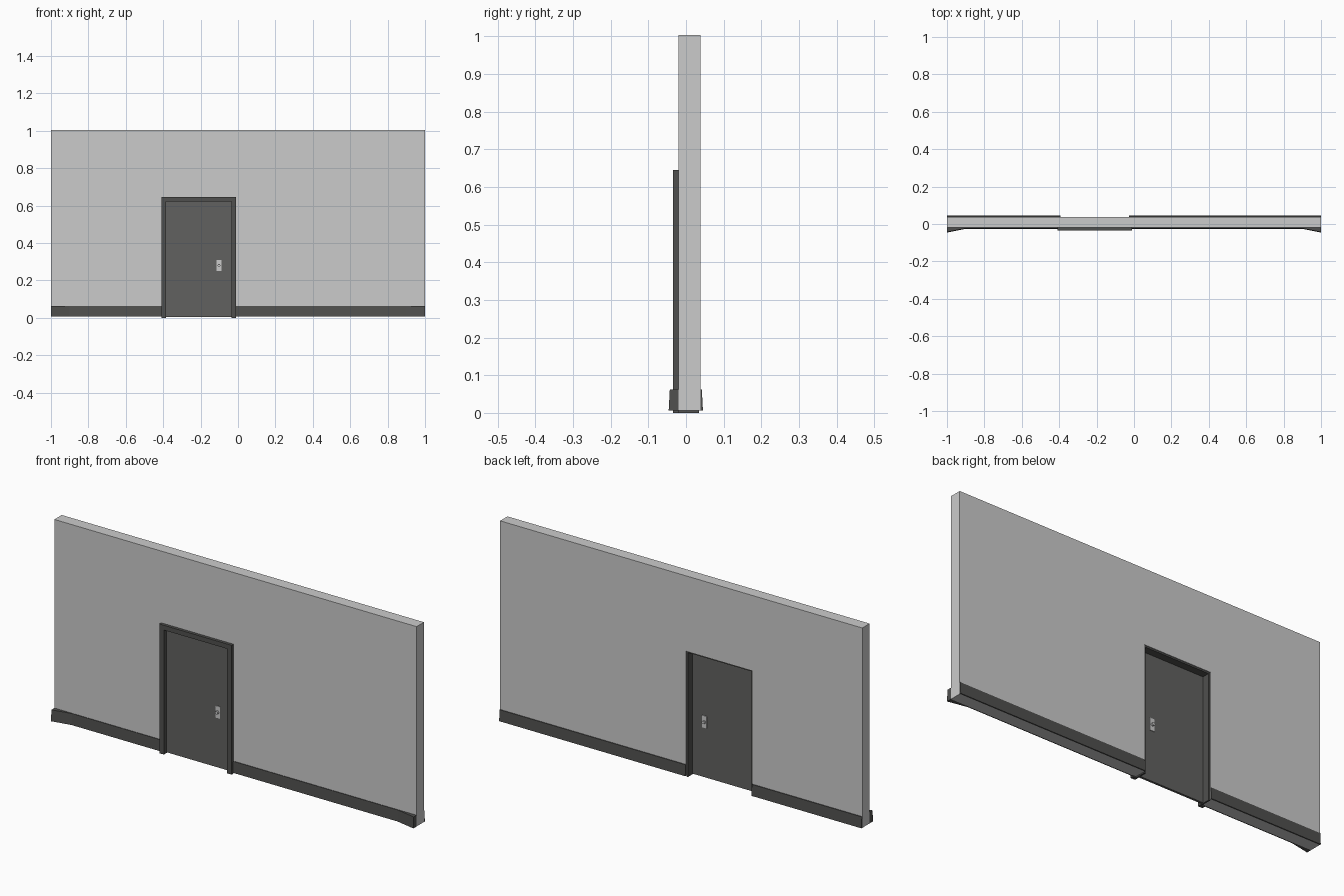
import bpy, bmesh, math

if "Cube" in bpy.data.objects:
    bpy.data.objects.remove(bpy.data.objects["Cube"])

FRONT, BACK = -0.02, 0.038      # wall faces
CX = -0.21                      # door centre


def make_object(name, bm, color=None):
    bmesh.ops.recalc_face_normals(bm, faces=bm.faces)
    mesh = bpy.data.meshes.new(name)
    bm.to_mesh(mesh)
    bm.free()
    ob = bpy.data.objects.new(name, mesh)
    bpy.context.collection.objects.link(ob)
    if color:
        mesh.materials.append(color)
    return ob


def material(name, v):
    m = bpy.data.materials.new(name)
    m.diffuse_color = (v, v, v * 0.96, 1)
    m.use_nodes = True
    m.node_tree.nodes["Principled BSDF"].inputs["Base Color"].default_value = m.diffuse_color
    return m


def extrude_xz(name, pts, y0, y1, color=None):
    bm = bmesh.new()
    face = bm.faces.new([bm.verts.new((x, y0, z)) for x, z in pts])
    res = bmesh.ops.extrude_face_region(bm, geom=[face])
    moved = [g for g in res["geom"] if isinstance(g, bmesh.types.BMVert)]
    bmesh.ops.translate(bm, verts=moved, vec=(0, y1 - y0, 0))
    return make_object(name, bm, color)


def box(name, x0, x1, y0, y1, z0, z1, color=None):
    return extrude_xz(name, [(x0, z0), (x1, z0), (x1, z1), (x0, z1)], y0, y1, color)


def arch(name, w_out, h_out, w_in, h_in, y0, y1, color):
    a, b = w_out / 2, w_in / 2
    pts = [(-a, 0), (-a, h_out), (a, h_out), (a, 0), (b, 0), (b, h_in), (-b, h_in), (-b, 0)]
    return extrude_xz(name, [(CX + x, z) for x, z in pts], y0, y1, color)


def skirting(name, stations, wall_y, color):
    # stations: (x, top y); the foot sticks out slightly further
    bm = bmesh.new()
    rings = []
    for x, y in stations:
        foot = y + math.copysign(0.003, y)
        prof = [(wall_y, 0.006), (foot, 0.006), (y, 0.062), (wall_y, 0.062)]
        rings.append([bm.verts.new((x, py, pz)) for py, pz in prof])
    for r, s in zip(rings, rings[1:]):
        for i in range(4):
            j = (i + 1) % 4
            bm.faces.new((r[i], r[j], s[j], s[i]))
    bm.faces.new(rings[0])
    bm.faces.new(rings[-1])
    return make_object(name, bm, color)


trim = material("dark_trim", 0.08)
door_mat = material("door_grey", 0.12)

# Wall with doorway
l, r, h, b = CX - 0.183, CX + 0.183, 0.629, 0.006
extrude_xz("wall", [(-1, b), (-1, 1.003), (1, 1.003), (1, b), (r, b), (r, h), (l, h), (l, b)],
           FRONT, BACK)

# Door casing, lining and leaf
arch("door_casing", 0.40, 0.645, 0.35, 0.621, -0.035, FRONT, trim)
arch("door_lining", 0.366, 0.629, 0.35, 0.621, FRONT, 0.035, trim)
box("door_leaf", CX - 0.175, CX + 0.175, -0.013, -0.002, 0.003, 0.621, door_mat)

# Skirting boards, flared at the front outer ends
skirting("front_skirting_left", [(-1, -0.043), (-0.9, -0.023), (CX - 0.2, -0.023)], FRONT, trim)
skirting("front_skirting_right", [(CX + 0.2, -0.023), (0.9, -0.023), (1, -0.043)], FRONT, trim)
skirting("back_skirting_left", [(-1, 0.042), (l, 0.042)], BACK, trim)
skirting("back_skirting_right", [(r, 0.042), (1, 0.042)], BACK, trim)

# Handle plates and knobs on both faces
for side, y, s in (("front", -0.013, -1), ("back", -0.002, 1)):
    box(side + "_handle_plate", -0.114, -0.089, y, y + s * 0.003, 0.25, 0.31)
    ring = [(-0.1015 + 0.008 * math.cos(k * math.pi / 4),
             0.28 + 0.008 * math.sin(k * math.pi / 4)) for k in range(8)]
    extrude_xz(side + "_handle_knob", ring, y + s * 0.003, y + s * 0.013)
